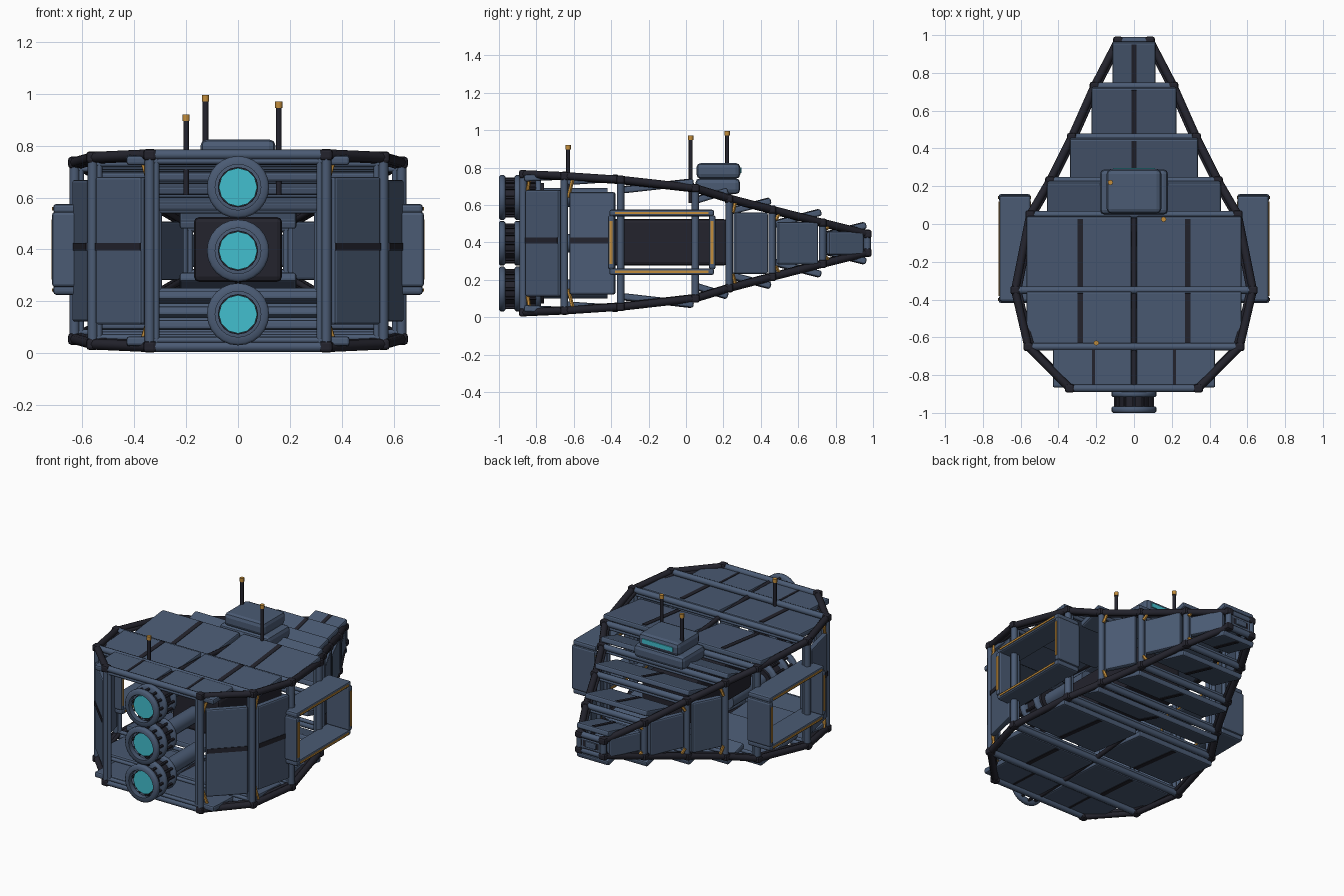
import bpy, bmesh, math
from mathutils import Matrix, Vector

cube = bpy.data.objects.get("Cube")
if cube:
    bpy.data.objects.remove(cube)


def material(name, rgb):
    m = bpy.data.materials.new(name)
    m.use_nodes = True
    m.diffuse_color = (*rgb, 1)
    m.node_tree.nodes["Principled BSDF"].inputs["Base Color"].default_value = (*rgb, 1)
    return m


BLUE = material("slate blue hull", (0.07, 0.105, 0.175))
DARK = material("charcoal", (0.017, 0.017, 0.026))
GOLD = material("amber trim", (0.55, 0.27, 0.045))
CYAN = material("cyan glow", (0.055, 0.52, 0.62))


def finish(name, bm, mat, matrix, bevel=0, smooth=True):
    mesh = bpy.data.meshes.new(name)
    bm.to_mesh(mesh)
    bm.free()
    mesh.materials.append(mat)
    if smooth:
        mesh.polygons.foreach_set("use_smooth", [True] * len(mesh.polygons))
        mesh.set_sharp_from_angle(angle=math.radians(50))
    ob = bpy.data.objects.new(name, mesh)
    bpy.context.collection.objects.link(ob)
    ob.matrix_world = matrix
    if bevel:
        mod = ob.modifiers.new("bevel", "BEVEL")
        mod.width, mod.segments = bevel, 2
    return ob


def box(name, size, mat, loc=(0, 0, 0), matrix=None, bevel=0):
    bm = bmesh.new()
    bmesh.ops.create_cube(bm, size=1)
    bmesh.ops.scale(bm, vec=size, verts=bm.verts)
    place = (matrix or Matrix()) @ Matrix.Translation(loc)
    return finish(name, bm, mat, place, bevel, False)


def rod(name, a, b, r, mat, sides=8):
    a, b = Vector(a), Vector(b)
    bm = bmesh.new()
    bmesh.ops.create_cone(bm, cap_ends=True, segments=sides, radius1=r, radius2=r, depth=(b - a).length)
    rot = (b - a).to_track_quat("Z", "Y").to_matrix().to_4x4()
    return finish(name, bm, mat, Matrix.Translation((a + b) / 2) @ rot)


def ring(name, loc, outer, inner, depth, mat):
    # Flat-walled hoop turned around the y axis
    bm = bmesh.new()
    c = depth / 4
    profile = [(inner, -depth / 2), (outer - c, -depth / 2), (outer, -c),
               (outer, c), (outer - c, depth / 2), (inner, depth / 2)]
    n = 24
    loops = [[bm.verts.new((r * math.cos(k * math.tau / n), y, r * math.sin(k * math.tau / n)))
              for r, y in profile] for k in range(n)]
    for k in range(n):
        p, q = loops[k], loops[(k + 1) % n]
        for j in range(len(profile)):
            i = (j + 1) % len(profile)
            bm.faces.new((p[j], p[i], q[i], q[j]))
    bmesh.ops.recalc_face_normals(bm, faces=bm.faces)
    return finish(name, bm, mat, Matrix.Translation(loc))


# Hull stations: y, half width, half height about the mid line
MID = 0.395
stations = [(-0.87, 0.34, 0.37), (-0.65, 0.56, 0.36), (-0.35, 0.63, 0.34), (0.05, 0.55, 0.295),
            (0.23, 0.445, 0.24), (0.46, 0.33, 0.18), (0.73, 0.21, 0.11), (0.97, 0.085, 0.05)]

# Station frames: posts, beams and corner joints
for y, w, h in stations:
    for s in (1, -1):
        rod("frame_post", (s * w, y, MID - h), (s * w, y, MID + h), 0.02, BLUE)
        rod("frame_post_rib", (s * (w - 0.025), y, MID - h), (s * (w - 0.025), y, MID + h), 0.012, BLUE)
        rod("frame_beam", (-w, y, MID + s * h), (w, y, MID + s * h), 0.02, BLUE)
        rod("frame_beam_rib", (-w, y, MID + s * (h - 0.025)), (w, y, MID + s * (h - 0.025)), 0.012, BLUE)
        for t in (1, -1):
            box("frame_joint", (0.05, 0.045, 0.045), DARK, (s * w, y, MID + t * h), bevel=0.012)

# Sections between stations: rails, deck plates and side panels
plate_width = [0.43, 0.57, 0.57, 0.46, 0.34, 0.225, 0.115]
for i, (p, q) in enumerate(zip(stations, stations[1:])):
    (y0, w0, h0), (y1, w1, h1) = p, q
    length, ymid = y1 - y0, (y0 + y1) / 2
    for t in (1, -1):
        for s in (1, -1):
            a = Vector((s * w0, y0, MID + t * h0))
            b = Vector((s * w1, y1, MID + t * h1))
            rod("corner_rail", a, b, 0.021, DARK)
            inner = Vector((-s * 0.022, 0, -t * 0.012))
            rod("corner_rail_rib", a + inner, b + inner, 0.012, DARK)
            if i not in (2, 3):
                foot = Vector((s * w0, y0 + 0.02, MID + t * h0 * 0.68))
                rod("corner_brace", foot, a.lerp(b, 0.16), 0.01, GOLD, 6)
        # Louvred deck plates tip outwards at the trailing end
        tilt = -t * math.atan2(h1 - h0, length)
        m = Matrix.Translation((0, ymid, MID + t * ((h0 + h1) / 2 - 0.012))) @ Matrix.Rotation(tilt, 4, "X")
        hw = plate_width[i]
        if i < 3:
            for s in (1, -1):
                box("deck_plate", (hw - 0.012, length * 0.96, 0.036), BLUE, (s * (hw + 0.012) / 2, 0, 0), m, 0.01)
                box("deck_stripe", (0.03 if i else 0.015, length * 0.9, 0.006), DARK,
                    (s * hw * 0.5, 0, t * 0.018), m)
            rod("deck_spine", (0, y0, MID + t * (h0 - 0.01)), (0, y1, MID + t * (h1 - 0.01)), 0.014, DARK)
        else:
            box("tail_plate", (hw * 2, length * 0.98, 0.036), BLUE, (0, 0, 0), m, 0.01)
            box("tail_stripe", (0.025, length * 0.9, 0.006), DARK, (0, 0, t * 0.018), m)
    # Side panels, with the middle of the hull left open for the bays
    if i not in (2, 3):
        tall = (h0 + h1) * 0.78
        for s in (1, -1):
            turn = -s * math.atan2(w1 - w0, length)
            m = Matrix.Translation((s * (w0 + w1) / 2, ymid, MID)) @ Matrix.Rotation(turn, 4, "Z")
            run = math.hypot(length, w1 - w0) - 0.06
            box("side_panel", (0.036, run, tall), BLUE, (0, 0, 0), m, 0.01)
            if i < 2:
                box("side_stripe", (0.006, run * 0.97, 0.03), DARK, (s * 0.018, 0, 0.015), m)

# Tail end cap
box("tail_cap", (0.14, 0.03, 0.07), DARK, (0, 0.965, MID))
box("tail_cap_plate", (0.08, 0.03, 0.04), BLUE, (0, 0.975, MID), bevel=0.008)

# Inner core block
box("core_block", (0.34, 0.66, 0.25), DARK, (0, -0.11, 0.4), bevel=0.02)

# Three stacked engines
for z in (0.15, 0.395, 0.64):
    ring("engine_rim", (0, -0.983, z), 0.12, 0.088, 0.034, BLUE)
    ring("engine_middle_ring", (0, -0.9, z), 0.12, 0.075, 0.034, BLUE)
    ring("engine_rear_ring", (0, -0.79, z), 0.11, 0.07, 0.03, BLUE)
    rod("engine_core", (0, -0.965, z), (0, -0.76, z), 0.078, DARK, 16)
    rod("engine_back", (0, -0.76, z), (0, -0.42, z), 0.05, BLUE, 12)
    rod("engine_glow", (0, -0.972, z), (0, -0.964, z), 0.074, CYAN, 12)
    for k in range(12):
        c, d = math.cos(k * math.tau / 12), math.sin(k * math.tau / 12)
        rod("engine_strut", (0.098 * c, -0.98, z + 0.098 * d), (0.098 * c, -0.79, z + 0.098 * d), 0.009, DARK, 6)

# Side bay pods: open rectangular collars with amber trim
for s in (1, -1):
    for t in (1, -1):
        box("bay_long_bar", (0.165, 0.56, 0.036), BLUE, (s * 0.63, -0.13, 0.4 + t * 0.157), bevel=0.012)
        box("bay_end_wall", (0.17, 0.036, 0.29), BLUE, (s * 0.632, -0.13 + t * 0.27, 0.4), bevel=0.012)
        for x in (0.548, 0.713):
            box("bay_long_trim", (0.008, 0.5, 0.012), GOLD, (s * x, -0.13, 0.4 + t * 0.157))
            box("bay_end_trim", (0.009, 0.016, 0.23), GOLD, (s * (x + 0.002), -0.13 + t * 0.27, 0.4))

# Bridge with a rear window strip
box("bridge_base", (0.36, 0.24, 0.085), BLUE, (0, 0.17, 0.7), bevel=0.025)
box("bridge_cabin", (0.29, 0.235, 0.085), BLUE, (0, 0.173, 0.782), bevel=0.025)
box("bridge_window", (0.22, 0.008, 0.028), CYAN, (0, 0.293, 0.785))

# Antennas with amber tips
for x, y, top in ((-0.2, -0.63, 0.92), (-0.125, 0.22, 0.995), (0.157, 0.025, 0.97)):
    rod("antenna_mast", (x, y, 0.61), (x, y, top - 0.02), 0.011, DARK)
    rod("antenna_tip", (x, y, top - 0.024), (x, y, top), 0.014, GOLD)
